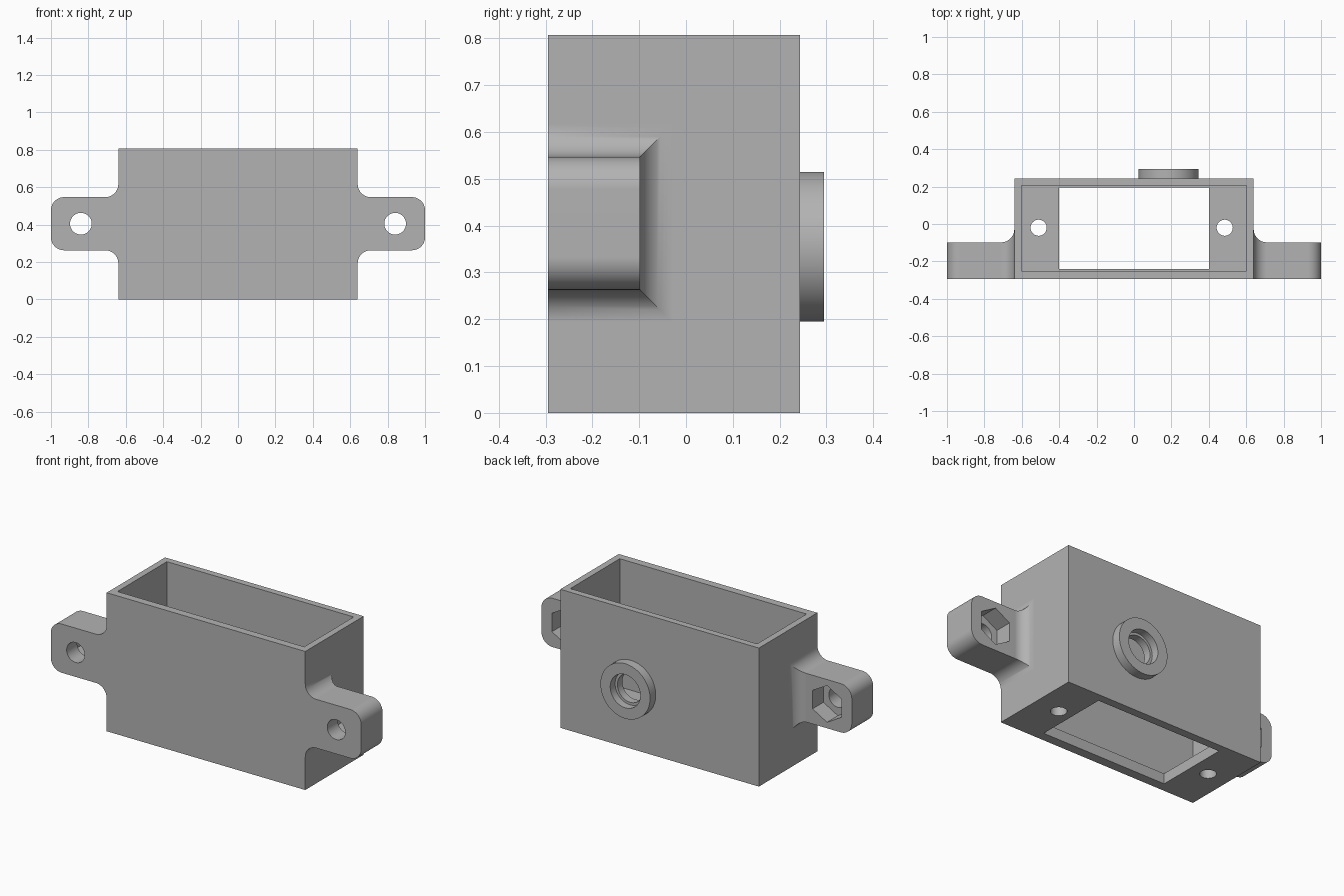
import bpy, bmesh, math
from mathutils import Matrix, Vector

old = bpy.data.objects.get("Cube")
if old:
    bpy.data.objects.remove(old, do_unlink=True)

grey = bpy.data.materials.new("plain grey")
grey.use_nodes = True
colour = (0.45, 0.45, 0.45, 1)
grey.diffuse_color = colour
grey.node_tree.nodes["Principled BSDF"].inputs["Base Color"].default_value = colour

FRONT, BACK, HEIGHT, HALF = -0.295, 0.243, 0.807, 0.64
EAR_BACK, EAR_Z, EAR_HALF, ROUND = -0.098, 0.405, 0.142, 0.07


def finish(name, bm):
    bmesh.ops.recalc_face_normals(bm, faces=bm.faces)
    mesh = bpy.data.meshes.new(name)
    bm.to_mesh(mesh)
    bm.free()
    mesh.materials.append(grey)
    obj = bpy.data.objects.new(name, mesh)
    bpy.context.collection.objects.link(obj)
    return obj


def box(name, low, high):
    low, high = Vector(low), Vector(high)
    bm = bmesh.new()
    bmesh.ops.create_cube(bm, size=1, matrix=Matrix.Translation((low + high) / 2)
                          @ Matrix.Diagonal((*(high - low), 1)))
    return finish(name, bm)


def cylinder(name, centre, radius, length, axis="Y", sides=64):
    bm = bmesh.new()
    turn = Matrix.Rotation(math.pi / 2, 4, "X") if axis == "Y" else Matrix()
    bmesh.ops.create_cone(bm, cap_ends=True, segments=sides, radius1=radius,
                          radius2=radius, depth=length,
                          matrix=Matrix.Translation(centre) @ turn)
    return finish(name, bm)


def ear(name, side):
    # Rectangular sections: flared at the case, rounded at the tip
    steps = [math.pi / 2 * i / 12 for i in range(13)]
    flare = [(HALF + ROUND * (1 - math.cos(a)), ROUND * (1 - math.sin(a))) for a in steps]
    sections = [(HALF - 0.02, EAR_HALF + ROUND, EAR_BACK + ROUND)]
    sections += [(x, EAR_HALF + o, EAR_BACK + o) for x, o in flare]
    sections += [(1 - ROUND + ROUND * math.sin(a),
                  EAR_HALF - ROUND * (1 - math.cos(a)), EAR_BACK) for a in steps]
    bm = bmesh.new()
    rings = [[bm.verts.new((side * x, y, EAR_Z + z)) for y, z in
              ((FRONT, -h), (FRONT, h), (back, h), (back, -h))]
             for x, h, back in sections]
    for a, b in zip(rings, rings[1:]):
        for i in range(4):
            j = (i + 1) % 4
            bm.faces.new((a[i], a[j], b[j], b[i]))
    bm.faces.new(rings[0])
    bm.faces.new(rings[-1])
    return finish(name, bm)


case = box("mounting_case", (-HALF, FRONT, 0), (HALF, BACK, HEIGHT))
added = [cylinder("boss", (0.185, 0.2575, 0.355), 0.16, 0.075)]
# Cavity, floor window and stepped port through the back wall
cuts = [box("cavity", (-0.602, -0.25, 0.06), (0.602, 0.205, 1)),
        box("floor_window", (-0.402, -0.24, -0.1), (0.4, 0.195, 0.2)),
        cylinder("port", (0.185, 0.25, 0.355), 0.082, 0.2),
        cylinder("port_step", (0.185, 0.3, 0.355), 0.097, 0.1)]
# Ears with bolt holes and nut pockets, and the floor screw holes
for label, side in (("left", 1), ("right", -1)):
    added.append(ear(label + "_ear", side))
    x = side * 0.84
    cuts += [cylinder(label + "_bolt_hole", (x, -0.2, EAR_Z), 0.058, 0.4),
             cylinder(label + "_nut_pocket", (x, EAR_BACK, EAR_Z), 0.107, 0.2, sides=6),
             cylinder(label + "_screw_hole", (side * 0.4975 - 0.0125, -0.02, 0), 0.043, 0.3, "Z")]

for operation, tools in (("UNION", added), ("DIFFERENCE", cuts)):
    for tool in tools:
        mod = case.modifiers.new(tool.name, "BOOLEAN")
        mod.operation, mod.solver, mod.object = operation, "EXACT", tool
        tool.hide_render = True

# Bake the cuts into the case and drop the helpers
bpy.context.view_layer.update()
case.data = bpy.data.meshes.new_from_object(
    case.evaluated_get(bpy.context.evaluated_depsgraph_get()))
case.modifiers.clear()
for tool in added + cuts:
    bpy.data.objects.remove(tool, do_unlink=True)

bpy.ops.object.select_all(action="DESELECT")
case.select_set(True)
bpy.context.view_layer.objects.active = case
bpy.ops.object.shade_smooth_by_angle(angle=math.radians(30))
weighted = case.modifiers.new("even shading", "WEIGHTED_NORMAL")
weighted.keep_sharp = True
